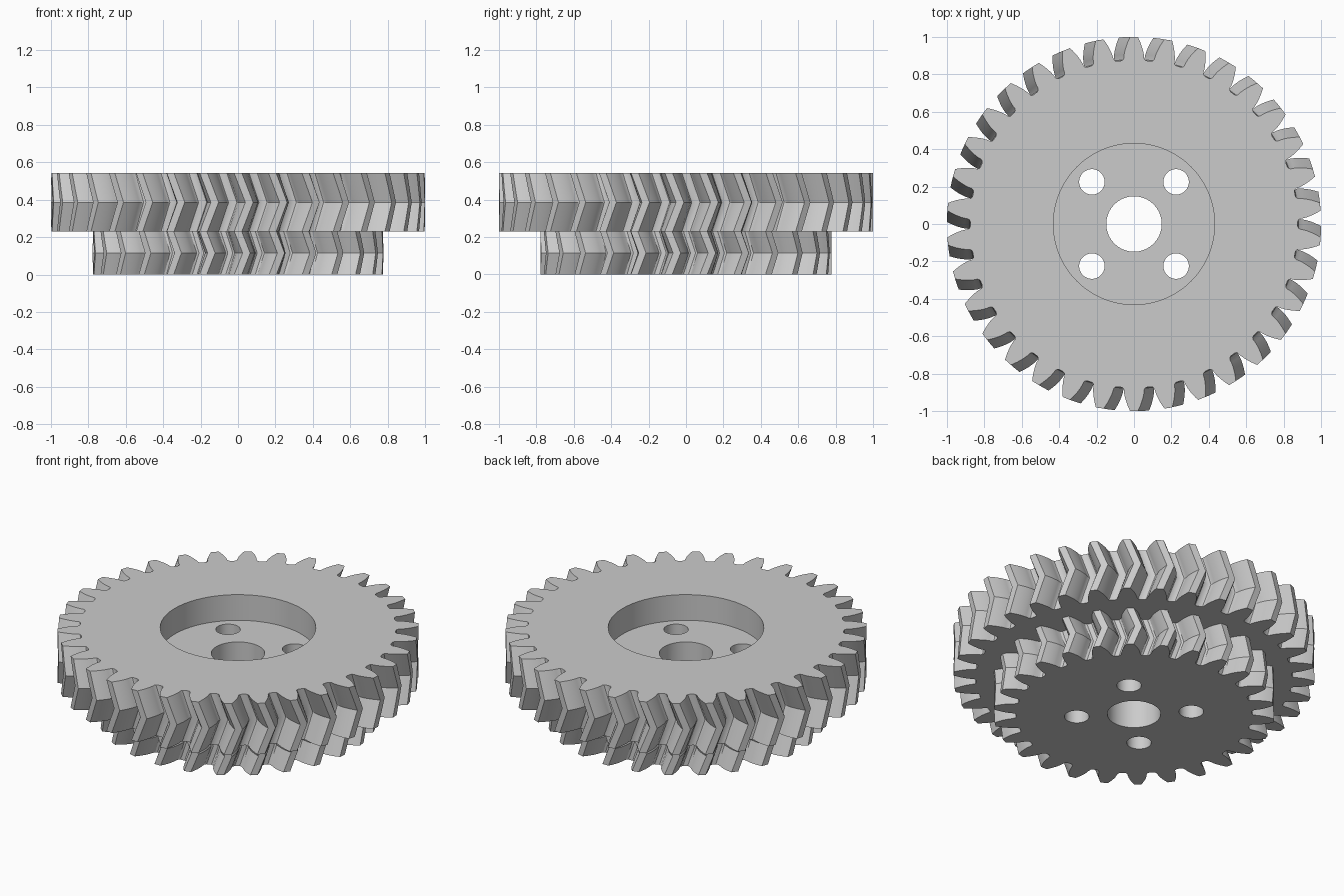
import bpy, bmesh, math
from mathutils import Matrix

cube = bpy.data.objects.get("Cube")
if cube:
    bpy.data.objects.remove(cube, do_unlink=True)

MODULE = 1 / 18
PRESSURE = math.radians(20)
HELIX = math.radians(20)

grey = bpy.data.materials.new("grey steel")
grey.use_nodes = True
colour = (0.6, 0.6, 0.6, 1)
grey.diffuse_color = colour
grey.node_tree.nodes["Principled BSDF"].inputs["Base Color"].default_value = colour


def involute(angle):
    return math.tan(angle) - angle


def gear_outline(teeth):
    """Polar points (radius, angle) of an involute gear with a tooth on +y."""
    pitch = MODULE * teeth / 2
    root, tip = pitch - 1.25 * MODULE, pitch + MODULE
    base = pitch * math.cos(PRESSURE)
    start = max(base, root + 0.2 * MODULE)
    half = math.pi / (2 * teeth) + involute(PRESSURE)
    steps = 6
    flank = []
    for i in range(steps + 1):
        r = start + (tip - start) * i / steps
        flank.append((r, half - involute(math.acos(min(1, base / r)))))
    # rounded foot of the tooth
    foot = flank[0][1]
    gap = math.pi / teeth - foot
    fillet = [(root, foot + 0.55 * gap),
              (root + 0.3 * (start - root), foot + 0.2 * gap)]
    side = fillet + flank
    outline = []
    for k in range(teeth):
        mid = math.pi / 2 + k * 2 * math.pi / teeth
        outline += [(r, mid - a) for r, a in side]
        outline += [(r, mid + a) for r, a in reversed(side)]
    return outline, pitch


def make_object(name, bm):
    mesh = bpy.data.meshes.new(name)
    bmesh.ops.recalc_face_normals(bm, faces=bm.faces)
    bm.to_mesh(mesh)
    bm.free()
    obj = bpy.data.objects.new(name, mesh)
    bpy.context.collection.objects.link(obj)
    return obj


def herringbone_gear(name, teeth, z0, z1):
    """Stack twisted outlines so that the teeth form a chevron."""
    outline, pitch = gear_outline(teeth)
    twist = math.tan(HELIX) * (z1 - z0) / 2 / pitch
    layers = 4
    bm = bmesh.new()
    rings = []
    for i in range(layers + 1):
        t = i / layers
        turn = twist * (1 - abs(2 * t - 1))
        z = z0 + (z1 - z0) * t
        rings.append([bm.verts.new((r * math.cos(a + turn), r * math.sin(a + turn), z))
                      for r, a in outline])
    n = len(outline)
    for low, high in zip(rings, rings[1:]):
        for j in range(n):
            k = (j + 1) % n
            bm.faces.new((low[j], low[k], high[k], high[j]))
    bm.faces.new(rings[0][::-1])
    bm.faces.new(rings[-1])
    obj = make_object(name, bm)
    obj.data.materials.append(grey)
    return obj


def cylinders(name, discs, z0, z1):
    """Cutter made of upright cylinders, each given as (x, y, radius)."""
    bm = bmesh.new()
    for x, y, r in discs:
        bmesh.ops.create_cone(bm, cap_ends=True, segments=64, radius1=r, radius2=r,
                              depth=z1 - z0,
                              matrix=Matrix.Translation((x, y, (z0 + z1) / 2)))
    obj = make_object(name, bm)
    obj.hide_render = True
    return obj


def cut(target, cutter):
    mod = target.modifiers.new("cut", "BOOLEAN")
    mod.operation = "DIFFERENCE"
    mod.solver = "EXACT"
    mod.object = cutter
    bpy.ops.object.select_all(action="DESELECT")
    bpy.context.view_layer.objects.active = target
    target.select_set(True)
    bpy.ops.object.modifier_apply(modifier=mod.name)


# two stacked gears
large_gear = herringbone_gear("large_gear", 34, 0.23, 0.542)
small_gear = herringbone_gear("small_gear", 26, 0, 0.23)

# shaft bore, four bolt holes and the round recess on top
holes = [(0, 0, 0.148)] + [(x, y, 0.068) for x in (-0.225, 0.225) for y in (-0.225, 0.225)]
hole_cutter = cylinders("hole_cutter", holes, -0.1, 0.7)
recess_cutter = cylinders("recess_cutter", [(0, 0, 0.431)], 0.385, 0.7)
cut(large_gear, recess_cutter)
cut(large_gear, hole_cutter)
cut(small_gear, hole_cutter)
for cutter in (hole_cutter, recess_cutter):
    bpy.data.objects.remove(cutter, do_unlink=True)

# smooth flanks and bores, sharp rims and chevrons
for gear in (large_gear, small_gear):
    bpy.ops.object.select_all(action="DESELECT")
    bpy.context.view_layer.objects.active = gear
    gear.select_set(True)
    bpy.ops.object.shade_smooth_by_angle(angle=math.radians(30))
